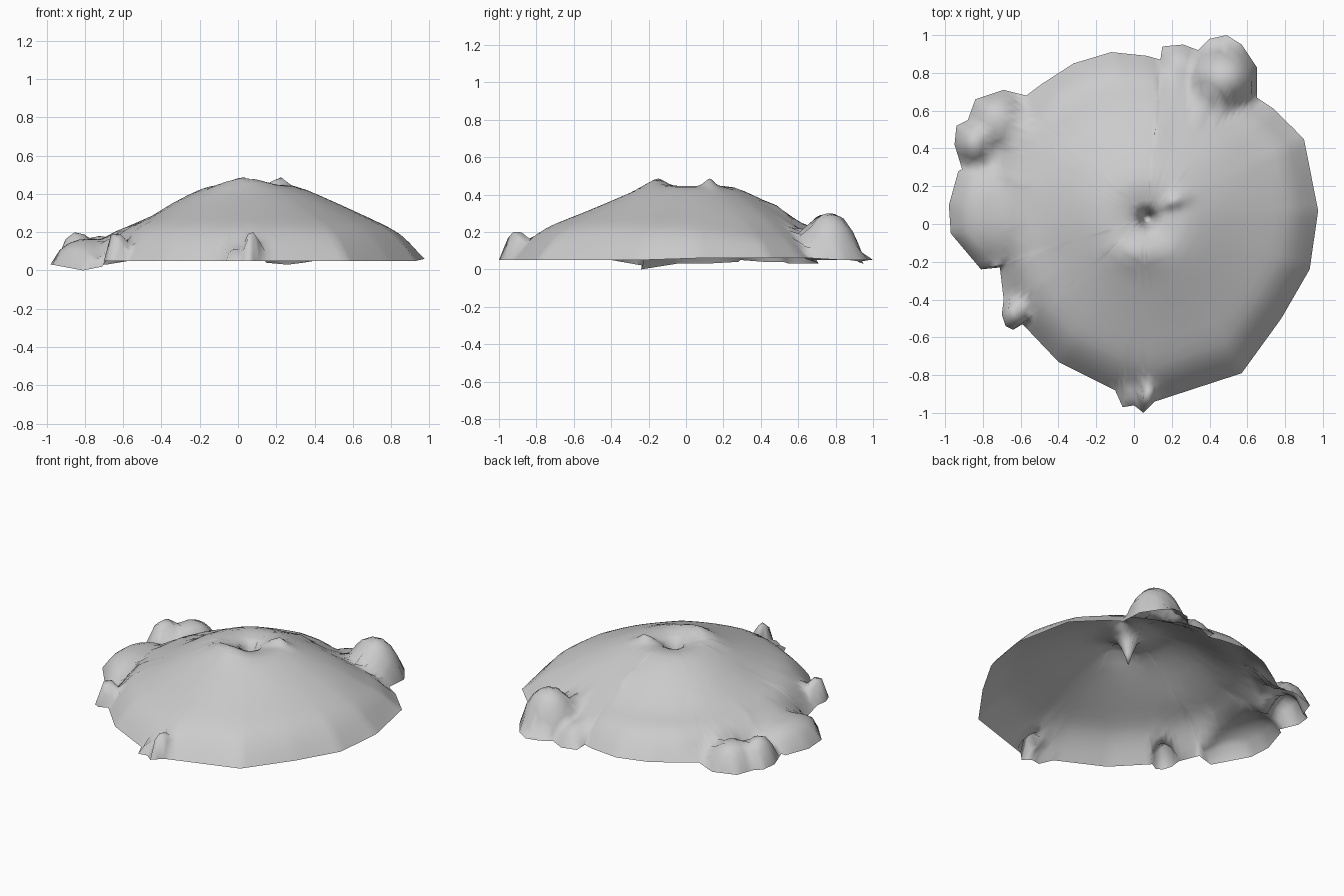
import bpy, math
from mathutils import Vector

if "Cube" in bpy.data.objects:
    bpy.data.objects.remove(bpy.data.objects["Cube"])

CX, CY = 0.07, 0.03   # crater centre

# outer rim of the whole shell, counter-clockwise (x, y, z)
RIM = [(.975, .07, .06), (.90, .45, .06), (.74, .61, .06), (.65, .67, .06), (.65, .83, .05),
       (.57, .95, .05), (.49, 1.0, .05), (.40, .98, .05), (.34, .92, .04), (.26, .95, .03),
       (.15, .94, .04), (.14, .87, .05), (.07, .89, .05), (-.12, .91, .05), (-.32, .85, .05),
       (-.49, .74, .05), (-.57, .68, .05), (-.69, .71, .03), (-.84, .66, .03), (-.88, .55, .03),
       (-.94, .52, .04), (-.95, .42, .04), (-.91, .29, .05), (-.93, .28, .04), (-.98, .10, .03),
       (-.97, -.05, .03), (-.81, -.24, .00), (-.71, -.23, .02), (-.69, -.40, .05),
       (-.70, -.48, .05), (-.68, -.54, .05), (-.64, -.56, .05), (-.59, -.53, .05),
       (-.40, -.73, .05), (-.10, -.88, .05), (-.06, -.97, .05), (0, -.96, .05),
       (.05, -1.0, .05), (.11, -.94, .05), (.57, -.79, .05), (.78, -.50, .05), (.93, -.24, .05)]

# plain cone footprint without the outcrops
BASE = [(.975, .07), (.90, .45), (.74, .61), (.45, .76), (.07, .89), (-.12, .91), (-.32, .85),
        (-.49, .74), (-.66, .54), (-.78, .28), (-.78, 0), (-.71, -.23), (-.66, -.42),
        (-.56, -.56), (-.40, -.73), (-.10, -.88), (.10, -.94), (.57, -.79), (.78, -.50), (.93, -.24)]

# height against fraction of the footprint radius
PROFILE = [(0, .25), (.04, .36), (.07, .42), (.12, .435), (.2, .445), (.27, .438), (.35, .41),
           (.45, .37), (.6, .31), (.72, .265), (.80, .232), (.87, .19), (.94, .125), (1, .05),
           (3, .0)]

# outcrops: x, y, x radius, y radius, height
LUMPS = [(.47, .765, .22, .20, .30), (.24, .80, .13, .17, .15), (-.84, .43, .12, .15, .20),
         (-.72, .54, .18, .19, .18), (-.78, .07, .23, .34, .165), (-.63, -.47, .08, .09, .19),
         (.075, -.91, .05, .10, .20), (.0, -.90, .08, .10, .11)]
# small crags on the crater lip and the back slope
CRAGS = [(.21, .12, .07, .05, .045), (.03, -.15, .18, .10, .04), (.12, .50, .10, .07, .02)]
# slightly hollow sides: direction in degrees, fraction, depth
HOLLOWS = [(135, .67, .035), (48, .80, .035)]
FRACTIONS = [.025, .05, .075, .11, .15, .2, .25, .32, .4, .5, .6, .68, .75, .81, .86, .91, .955, 1]


def base_radius(ang):
    """Distance from the crater to the plain footprint along a direction."""
    dx, dy = math.cos(ang), math.sin(ang)
    for (ax, ay), (bx, by) in zip(BASE, BASE[1:] + BASE[:1]):
        ax, ay, bx, by = ax - CX, ay - CY, bx - CX, by - CY
        ex, ey = bx - ax, by - ay
        den = dx * ey - dy * ex
        if abs(den) < 1e-9:
            continue
        r = (ax * ey - ay * ex) / den
        s = (ax * dy - ay * dx) / den
        if r > 0 and -1e-6 <= s <= 1 + 1e-6:
            return r
    return .9


def profile(f):
    for (a, za), (b, zb) in zip(PROFILE, PROFILE[1:]):
        if f <= b:
            return za + (zb - za) * (f - a) / (b - a)
    return .0


def smooth_max(a, b, k=.05):
    h = max(k - abs(a - b), 0)
    return max(a, b) + h * h / (4 * k)


def height(x, y, ang, raw, soft):
    r = math.hypot(x - CX, y - CY)
    # rounded footprint high up, angular footprint near the rim
    w = min(1, r / raw) ** 4
    f = r / (soft * (1 - w) + raw * w)
    z = profile(f)
    for deg, at, depth in HOLLOWS:
        side = max(0, math.cos(ang - math.radians(deg))) ** (1 if deg > 90 else 4)
        z -= depth * side * math.exp(-((f - at) / .15) ** 2)
    for lx, ly, rx, ry, h in CRAGS:
        z += h * math.exp(-2 * (((x - lx) / rx) ** 2 + ((y - ly) / ry) ** 2))
    for lx, ly, rx, ry, h in LUMPS:
        d = math.hypot((x - lx) / rx, (y - ly) / ry)
        z = smooth_max(z, h * (1 - d ** (2.5 if rx > .1 else 4)))
    return z


# subdivide the rim into spokes
spokes = []
for a, b in zip(RIM, RIM[1:] + RIM[:1]):
    a, b = Vector(a), Vector(b)
    n = max(1, round((b - a).length / .04))
    spokes += [a.lerp(b, i / n) for i in range(n)]

# open shell: crater point, then one ring of vertices per fraction
n = len(spokes)
rays = []
for p in spokes:
    ang = math.atan2(p.y - CY, p.x - CX)
    soft = sum(base_radius(ang + math.radians(4 * k)) for k in range(-7, 8)) / 15
    rays.append((p, ang, base_radius(ang), soft))
verts = [(CX, CY, PROFILE[0][1])]
for f in FRACTIONS:
    for p, ang, raw, soft in rays:
        x, y = CX + (p.x - CX) * f, CY + (p.y - CY) * f
        verts.append((x, y, p.z if f == 1 else max(p.z, height(x, y, ang, raw, soft))))
faces = [(0, 1 + i, 1 + (i + 1) % n) for i in range(n)]
for k in range(len(FRACTIONS) - 1):
    a, b = 1 + k * n, 1 + (k + 1) * n
    for i in range(n):
        j = (i + 1) % n
        faces.append((a + i, b + i, b + j, a + j))

mesh = bpy.data.meshes.new("rocky_mound")
mesh.from_pydata(verts, [], faces)
mound = bpy.data.objects.new("rocky_mound", mesh)
bpy.context.collection.objects.link(mound)
bpy.context.view_layer.objects.active = mound
mound.select_set(True)
bpy.ops.object.shade_smooth()
